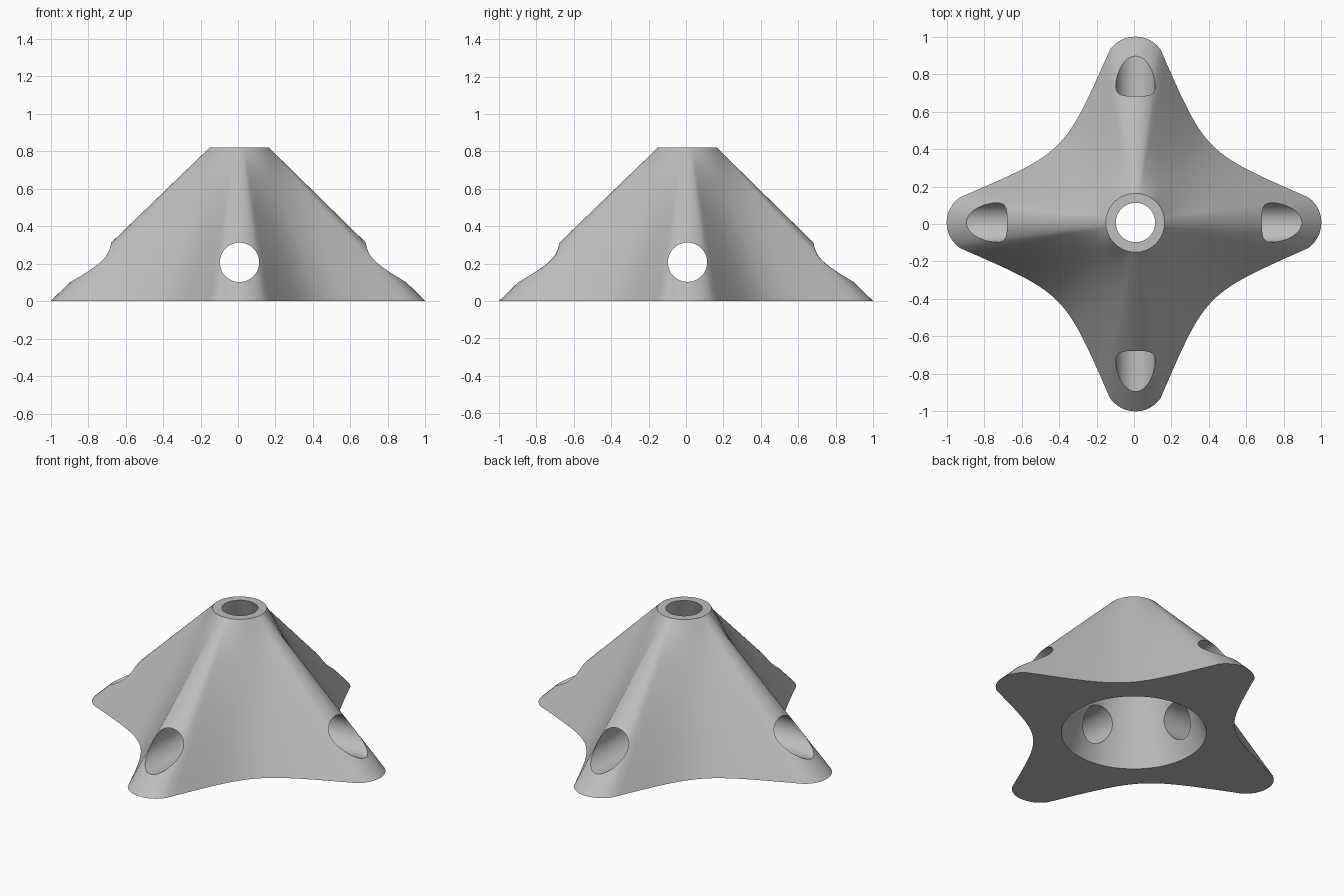
import bpy, bmesh, math
from mathutils import Vector, Matrix

default = bpy.data.objects.get("Cube")
if default:
    bpy.data.objects.remove(default, do_unlink=True)

HEIGHT = 0.82
OFFSET = 0.008          # the bore sits slightly off the footprint centre
TOP_RADIUS = 0.157
BORE_RADIUS = 0.105
HOLE_Z = 0.207
RINGS = 14

grey = bpy.data.materials.new("light_grey")
grey.use_nodes = True
colour = (0.52, 0.52, 0.52, 1)
grey.diffuse_color = colour
grey.node_tree.nodes["Principled BSDF"].inputs["Base Color"].default_value = colour


def add_object(name, bm):
    bmesh.ops.recalc_face_normals(bm, faces=bm.faces)
    mesh = bpy.data.meshes.new(name)
    bm.to_mesh(mesh)
    bm.free()
    mesh.materials.append(grey)
    obj = bpy.data.objects.new(name, mesh)
    bpy.context.collection.objects.link(obj)
    return obj


def quarter_outline():
    """Rounded foot tip on +x, then the concave sweep towards +y."""
    tip_radius, half = 0.165, math.radians(55)
    points = []
    for i in range(12):
        a = -half + 2 * half * i / 12
        points.append(Vector((1 - tip_radius + tip_radius * math.cos(a),
                              tip_radius * math.sin(a))))
    start = Vector((1 - tip_radius + tip_radius * math.cos(half),
                    tip_radius * math.sin(half)))
    c1 = Vector((0.37, 0.38))
    c2, end = c1.yx, start.yx
    for i in range(28):
        t = i / 28
        u = 1 - t
        points.append(u**3 * start + 3 * u * u * t * c1 + 3 * u * t * t * c2 + t**3 * end)
    return points


def shift(value):
    return value + OFFSET * (1 - abs(value))


# Four-footed body: ruled loft from the star footprint to the round top
outline = []
for k in range(4):
    turn = Matrix.Rotation(k * math.pi / 2, 2)
    outline += [turn @ p for p in quarter_outline()]
bm = bmesh.new()
rings = []
for r in range(RINGS + 1):
    t = r / RINGS
    ring = []
    for p in outline:
        q = p.lerp(p.normalized() * TOP_RADIUS, t)
        ring.append(bm.verts.new((shift(q.x), shift(q.y), HEIGHT * t)))
    rings.append(ring)
count = len(outline)
for low, high in zip(rings, rings[1:]):
    for i in range(count):
        j = (i + 1) % count
        bm.faces.new((low[i], low[j], high[j], high[i]))
bm.faces.new(rings[0][::-1])
bm.faces.new(rings[-1])
body = add_object("four_footed_body", bm)


def add_cutter(name, r1, r2, depth, matrix):
    cut = bmesh.new()
    bmesh.ops.create_cone(cut, cap_ends=True, segments=72, radius1=r1,
                          radius2=r2, depth=depth, matrix=matrix)
    obj = add_object(name, cut)
    obj.hide_render = True
    return obj


# Tapered cavity from the wide bottom opening to the top bore
slope = (0.42 - BORE_RADIUS) / HEIGHT
cutters = [add_cutter("cavity_cutter", 0.42 + 0.1 * slope, BORE_RADIUS - 0.1 * slope,
                      HEIGHT + 0.2, Matrix.Translation((OFFSET, OFFSET, HEIGHT / 2)))]
# Cross holes through the feet
for axis in "XY":
    matrix = (Matrix.Translation((OFFSET, OFFSET, HOLE_Z))
              @ Matrix.Rotation(math.pi / 2, 4, axis))
    cutters.append(add_cutter("cross_hole_cutter", BORE_RADIUS, BORE_RADIUS, 2.4, matrix))

bpy.ops.object.select_all(action="DESELECT")
body.select_set(True)
bpy.context.view_layer.objects.active = body
for cutter in cutters:
    mod = body.modifiers.new("cut", "BOOLEAN")
    mod.operation = "DIFFERENCE"
    mod.solver = "EXACT"
    mod.object = cutter
    bpy.ops.object.modifier_apply(modifier=mod.name)
    bpy.data.objects.remove(cutter, do_unlink=True)

bpy.ops.object.shade_smooth_by_angle(angle=math.radians(28))
